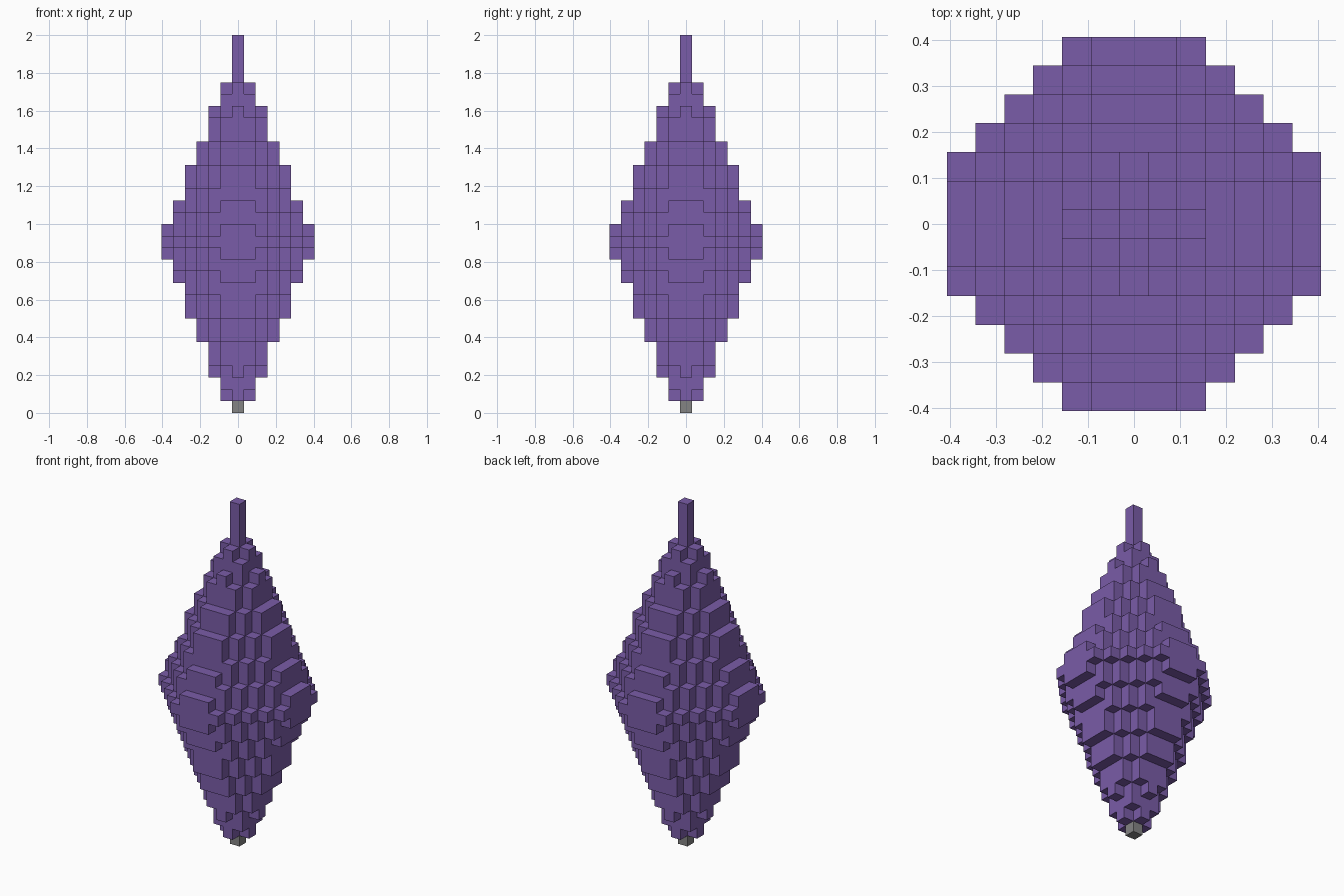
import bpy
import bmesh
from mathutils import Vector

LAYERS = 32
UNIT = 2 / LAYERS
MIDDLE = 14

cube = bpy.data.objects.get("Cube")
if cube:
    bpy.data.objects.remove(cube, do_unlink=True)


def make_material(name, rgb):
    mat = bpy.data.materials.new(name)
    mat.use_nodes = True
    color = (*rgb, 1)
    mat.diffuse_color = color
    mat.node_tree.nodes["Principled BSDF"].inputs["Base Color"].default_value = color
    return mat


def layer_cells(layer):
    """Octagonal slice: a square clipped by a diamond, both shrinking from the middle."""
    k = abs(layer - MIDDLE)
    half = max(0, int(6.46 - 0.405 * k))
    diamond = max(0, 8 - (k + 1) // 2)
    span = range(-half, half + 1)
    return {(x, y, layer) for x in span for y in span if abs(x) + abs(y) <= diamond}


def build_blocks(name, layers, solid, mat):
    """Outer skin of the blocks in the given layers."""
    bm = bmesh.new()
    corners = {}

    def corner(p):
        key = tuple(round(2 * c) for c in p)
        if key not in corners:
            corners[key] = bm.verts.new((p.x * UNIT, p.y * UNIT, (p.z + 0.5) * UNIT))
        return corners[key]

    for cell in solid:
        if cell[2] not in layers:
            continue
        center = Vector(cell)
        for axis in range(3):
            for sign in (-1, 1):
                normal = Vector((0, 0, 0))
                normal[axis] = sign
                if tuple(int(c) for c in center + normal) in solid:
                    continue
                u = Vector((0, 0, 0))
                u[(axis + 1) % 3] = 0.5
                v = normal.cross(u)
                mid = center + normal / 2
                bm.faces.new([corner(mid + a * u + b * v)
                              for a, b in ((-1, -1), (1, -1), (1, 1), (-1, 1))])
    mesh = bpy.data.meshes.new(name)
    bm.to_mesh(mesh)
    bm.free()
    mesh.materials.append(mat)
    obj = bpy.data.objects.new(name, mesh)
    bpy.context.collection.objects.link(obj)
    return obj


purple = make_material("purple", (0.195, 0.107, 0.392))
grey = make_material("grey", (0.23, 0.23, 0.23))

solid = set().union(*(layer_cells(layer) for layer in range(LAYERS)))

# Grey foot, stepped crystal body and thin spire
build_blocks("bottom_tip", range(1), solid, grey)
build_blocks("crystal_body", range(1, 28), solid, purple)
build_blocks("top_spire", range(28, LAYERS), solid, purple)
